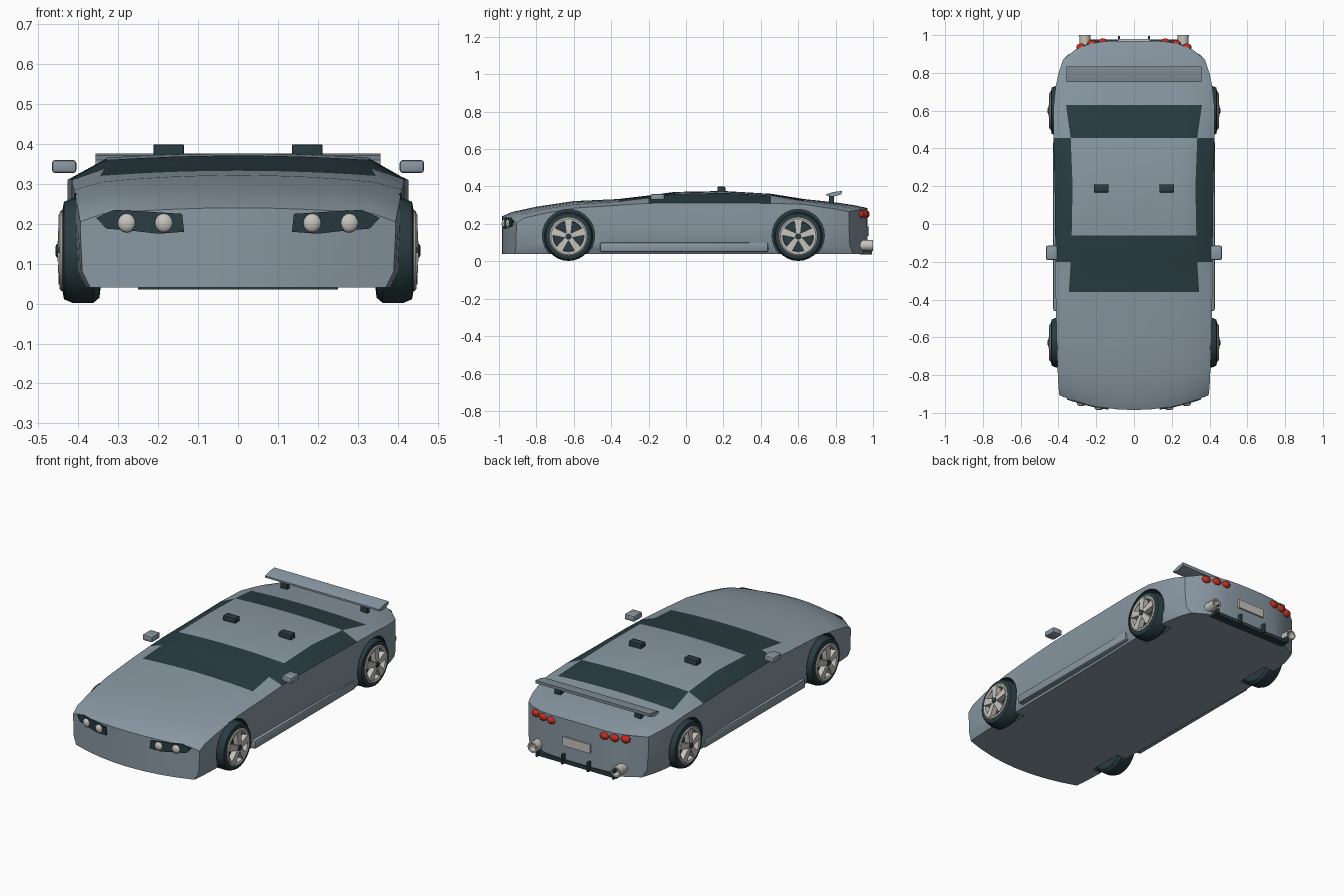
import bpy, bmesh, math
from mathutils import Matrix

if "Cube" in bpy.data.objects:
    bpy.data.objects.remove(bpy.data.objects["Cube"])


def material(name, rgb):
    m = bpy.data.materials.new(name)
    m.diffuse_color = (*rgb, 1)
    m.use_nodes = True
    m.node_tree.nodes["Principled BSDF"].inputs["Base Color"].default_value = m.diffuse_color
    return m


PAINT = material("blue_grey_paint", (0.25, 0.315, 0.365))
DARK = material("dark_glass_and_rubber", (0.022, 0.045, 0.053))
SILVER = material("light_silver", (0.56, 0.55, 0.51))
RED = material("tail_red", (0.55, 0.025, 0.015))


def finish(name, bm, mats, smooth=True, angle=35):
    bmesh.ops.recalc_face_normals(bm, faces=bm.faces)
    me = bpy.data.meshes.new(name)
    bm.to_mesh(me)
    bm.free()
    for m in mats:
        me.materials.append(m)
    ob = bpy.data.objects.new(name, me)
    bpy.context.collection.objects.link(ob)
    if smooth:
        shade(ob, angle)
    return ob


def shade(ob, angle=35):
    bpy.ops.object.select_all(action='DESELECT')
    ob.select_set(True)
    bpy.context.view_layer.objects.active = ob
    bpy.ops.object.shade_smooth_by_angle(angle=math.radians(angle))


def box(name, lo, hi, mat, bevel=0.0):
    bm = bmesh.new()
    bmesh.ops.create_cube(bm, size=1)
    for v in bm.verts:
        v.co = [lo[i] + (v.co[i] + 0.5) * (hi[i] - lo[i]) for i in range(3)]
    if bevel:
        bmesh.ops.bevel(bm, geom=bm.edges[:], offset=bevel, segments=2, affect='EDGES', profile=0.5)
    return finish(name, bm, [mat], bevel > 0)


def ball(name, c, r, mat):
    bm = bmesh.new()
    bmesh.ops.create_uvsphere(bm, u_segments=14, v_segments=8, radius=1)
    for v in bm.verts:
        v.co = [c[i] + v.co[i] * r[i] for i in range(3)]
    return finish(name, bm, [mat])


def lathe(name, profile, c, mats, side=1, mat_rule=None, n=28):
    """Revolve (x, radius) points about an x axis through c."""
    bm = bmesh.new()
    rings = []
    for x, r in profile:
        rings.append([bm.verts.new((side * x, c[1] + r * math.cos(2 * math.pi * i / n),
                                    c[2] + r * math.sin(2 * math.pi * i / n))) for i in range(n)])
    for k in range(len(rings) - 1):
        for i in range(n):
            j = (i + 1) % n
            f = bm.faces.new((rings[k][i], rings[k][j], rings[k + 1][j], rings[k + 1][i]))
            f.material_index = mat_rule(k) if mat_rule else 0
    bm.faces.new(rings[0])
    bm.faces.new(rings[-1])
    return finish(name, bm, mats)


def nose_y(x):
    return -0.985 + 0.5 * x * x


def tail_y(x):
    return 0.97 - 5 * x ** 4


def bend(x, y):
    f = min(max((-0.4 - y) / 0.585, 0), 1)
    g = min(max((y - 0.63) / 0.34, 0), 1)
    return y + 0.5 * x * x * f * f - 5 * x ** 4 * g


# Body shell: y, belt half width, top half width, belt z, top edge z, crown z
STATIONS = [
    (-0.985, .395, .34, .205, .225, .24), (-0.93, .40, .34, .232, .25, .264),
    (-0.80, .405, .34, .255, .277, .292), (-0.60, .41, .34, .285, .305, .322),
    (-0.36, .415, .345, .30, .32, .333), (-0.20, .415, .335, .31, .338, .352),
    (-0.06, .417, .33, .313, .36, .371), (0.20, .42, .325, .312, .366, .376),
    (0.455, .427, .335, .31, .352, .361), (0.63, .425, .36, .305, .322, .333),
    (0.80, .415, .355, .29, .302, .315), (0.90, .40, .335, .28, .29, .30),
    (0.97, .375, .31, .265, .275, .285)]
bm = bmesh.new()
U = [i / 4 - 1 for i in range(9)]
loops = []
for y, w, t, belt, edge, crown in STATIONS:
    pts = [(u * (w - .025), .04) for u in U]
    pts += [(w - .005, .08), (w, .18), (w, belt)]
    pts += [(u * t, edge + (crown - edge) * (1 - u * u)) for u in reversed(U)]
    pts += [(-w, belt), (-w, .18), (-w + .005, .08)]
    loops.append([bm.verts.new((x, bend(x, y), z)) for x, z in pts])
for s in range(len(loops) - 1):
    ym = (STATIONS[s][0] + STATIONS[s + 1][0]) / 2
    for k in range(24):
        n = (k + 1) % 24
        f = bm.faces.new((loops[s][k], loops[s][n], loops[s + 1][n], loops[s + 1][k]))
        screen = 12 <= k < 20 and (-.36 < ym < -.06 or .455 < ym < .63)
        side_glass = k in (11, 20) and -.2 < ym < .455
        f.material_index = 1 if screen or side_glass else 0
for L in (loops[0], loops[-1]):
    for j in range(1, 7):
        bm.faces.new((L[j], L[j + 1], L[19 - j], L[20 - j]))
    bm.faces.new([L[i] for i in (7, 8, 9, 10, 11, 12, 13)])
    bm.faces.new([L[i] for i in (0, 1, 19, 20, 21, 22, 23)])
body = finish("body_shell", bm, [PAINT, DARK], False)

# Wheel arches cut into the body
WHEELS = [(s, y) for s in (1, -1) for y in (-0.628, 0.6)]
for s, y in WHEELS:
    cutter = lathe("arch_cutter", [(.325, .14), (.55, .14)], (0, y, .138), [DARK], s)
    cutter.hide_render = True
    mod = body.modifiers.new("arch", 'BOOLEAN')
    mod.operation, mod.solver, mod.object = 'DIFFERENCE', 'EXACT', cutter
    mod.material_mode = 'TRANSFER'
    bpy.ops.object.select_all(action='DESELECT')
    bpy.context.view_layer.objects.active = body
    body.select_set(True)
    bpy.ops.object.modifier_apply(modifier=mod.name)
    bpy.data.objects.remove(cutter)
shade(body, 28)

# Wheels: tyre with recessed dark disc, silver rim ring, five spokes, hub
for s, y in WHEELS:
    c = (0, y, .133)
    lathe("tyre", [(.345, .10), (.347, .118), (.362, .131), (.415, .131), (.436, .122),
                   (.44, .10), (.415, .095)], c, [DARK], s)
    lathe("rim_ring", [(.418, .101), (.443, .101), (.447, .095), (.443, .083), (.418, .08)],
          c, [SILVER, DARK], s)
    bpy.context.object.data.polygons[-1].material_index = 1
    bpy.context.object.data.polygons[-2].material_index = 1
    bm = bmesh.new()
    for i in range(5):
        rot = Matrix.Rotation(i * math.tau / 5 + math.pi / 2, 4, 'X')
        vs = bmesh.ops.create_cube(bm, size=1)['verts']
        for v in vs:
            a, b, d = v.co
            out = b > 0
            v.co = ((.434 if out else .437) + a * .03, .09 if out else .01, d * (.042 if out else .024))
            v.co = rot @ v.co
            v.co = (s * v.co.x, v.co.y + y, v.co.z + c[2])
    finish("spokes", bm, [SILVER], False)
    lathe("hub", [(.43, .017), (.454, .017), (.457, .011)], c, [DARK], s, n=12)

for s in (1, -1):
    def span(name, x0, x1, y0, y1, z0, z1, mat, bev=0.0):
        a, b = sorted((s * x0, s * x1))
        return box(name, (a, y0, z0), (b, y1, z1), mat, bev)
    span("side_skirt", .39, .428, -.46, .44, .05, .1, PAINT, .01)
    span("door_mirror", .405, .466, -.19, -.115, .327, .36, PAINT, .008)
    span("roof_vent", .135, .212, .168, .21, .36, .399, DARK, .004)
    span("spoiler_support", .23, .27, .765, .79, .29, .355, DARK)
    # Headlight plate following the nose curve, with two lamps
    bm = bmesh.new()
    outline = [(.355, .215), (.31, .235), (.22, .23), (.14, .225), (.135, .18),
               (.20, .175), (.26, .182), (.33, .188)]
    front = [bm.verts.new((s * x, nose_y(x) - .007, z)) for x, z in outline]
    back = [bm.verts.new((s * x, nose_y(x) + .002, z)) for x, z in outline]
    for ring in (front, back):
        for a, b in ((0, 1), (1, 2), (2, 3)):
            quad = [ring[a], ring[b], ring[7 - b], ring[7 - a]]
            bm.faces.new(quad)
    for i in range(8):
        j = (i + 1) % 8
        bm.faces.new((front[i], front[j], back[j], back[i]))
    finish("headlight_plate", bm, [DARK], False)
    for x in (.185, .278):
        ball("headlamp", (s * x, nose_y(x) - .004, .202), (.024, .014, .024), SILVER)
    # Tail lamps and exhaust pipe
    for x in (.165, .222, .279):
        ball("tail_lamp", (s * x, tail_y(x) - .004, .252), (.027, .02, .021), RED)
    pipe = lathe("exhaust_pipe", [(.90, .028), (1.0, .03), (1.0, .022), (.965, .02)],
                 (0, 0, 0), [SILVER], n=14)
    pipe.rotation_euler = (0, 0, math.pi / 2)
    pipe.location = (s * .26, 0, .085)

# Rear wing: slim rounded aerofoil profile
bm = bmesh.new()
wing = [(.752, .350), (.79, .346), (.832, .358), (.834, .376), (.79, .371), (.752, .360)]
ends = [[bm.verts.new((x, y, z)) for y, z in wing] for x in (-.357, .357)]
for i in range(6):
    j = (i + 1) % 6
    bm.faces.new((ends[0][i], ends[0][j], ends[1][j], ends[1][i]))
for e in ends:
    bm.faces.new(e)
finish("rear_wing", bm, [PAINT])

# Rear plate and diffuser
box("number_plate", (-.085, .965, .135), (.085, .979, .185), SILVER)
box("diffuser_bar", (-.25, .93, .036), (.25, .978, .056), DARK)
for x in (-.24, -.08, .08, .24):
    box("diffuser_fin", (x - .005, .93, .036), (x + .005, .994, .09), DARK)
